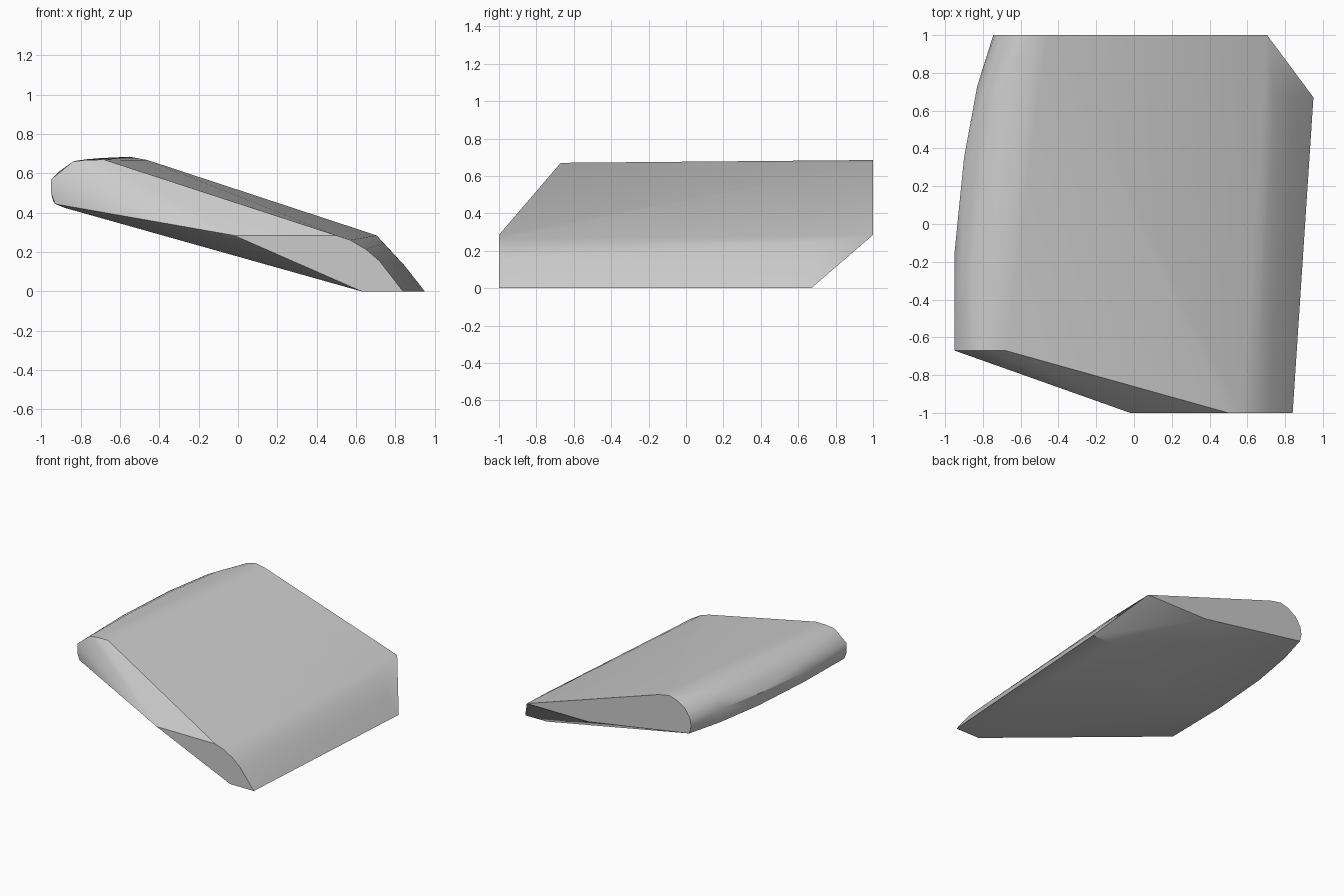
import bpy, bmesh, math

cube = bpy.data.objects.get("Cube")
if cube:
    bpy.data.objects.remove(cube, do_unlink=True)

# Plain grey stone
grey = bpy.data.materials.new("plain grey")
grey.use_nodes = True
colour = (0.6, 0.6, 0.6, 1)
grey.diffuse_color = colour
grey.node_tree.nodes["Principled BSDF"].inputs["Base Color"].default_value = colour

# Cross-sections of the tilted slab: depth, then (x, z) points
sections = [
    # chamfered front end
    (-1.0, [(-.02, .285), (.5, .285), (.57, .262), (.65, .215), (.72, .155), (.84, 0), (.63, 0)]),
    # rounded raised edge, front to back
    (-.67, [(-.68, .67), (-.77, .669), (-.84, .66), (-.95, .57), (-.95, .50), (-.93, .445), (-.87, .422)]),
    (-.15, [(-.82, .665), (-.91, .61), (-.95, .54), (-.94, .46), (-.88, .425)]),
    (.35, [(-.77, .672), (-.85, .63), (-.9, .55), (-.89, .45)]),
    (.73, [(-.70, .678), (-.78, .635), (-.83, .55), (-.815, .44)]),
    # low right edge at the back corner
    (.67, [(.74, .245), (.85, .128), (.95, 0), (.76, 0)]),
    # flat back end
    (1.0, [(.705, .285), (-.46, .668), (-.55, .685), (-.62, .665), (-.69, .62),
           (-.735, .55), (-.745, .49), (-.73, .43), (.16, .285)]),
]

bm = bmesh.new()
for y, points in sections:
    for x, z in points:
        bm.verts.new((x, y, z))

# Skin the sections as one solid block
result = bmesh.ops.convex_hull(bm, input=bm.verts[:])
loose = {v for v in result["geom_interior"] + result["geom_unused"]
         if isinstance(v, bmesh.types.BMVert)}
bmesh.ops.delete(bm, geom=list(loose), context="VERTS")
bmesh.ops.dissolve_limit(bm, angle_limit=math.radians(1), verts=bm.verts[:], edges=bm.edges[:])
bmesh.ops.recalc_face_normals(bm, faces=bm.faces[:])

mesh = bpy.data.meshes.new("stone_slab")
bm.to_mesh(mesh)
bm.free()
mesh.materials.append(grey)
slab = bpy.data.objects.new("stone_slab", mesh)
bpy.context.collection.objects.link(slab)
bpy.context.view_layer.objects.active = slab
slab.select_set(True)
bpy.ops.object.shade_smooth_by_angle(angle=math.radians(30))
